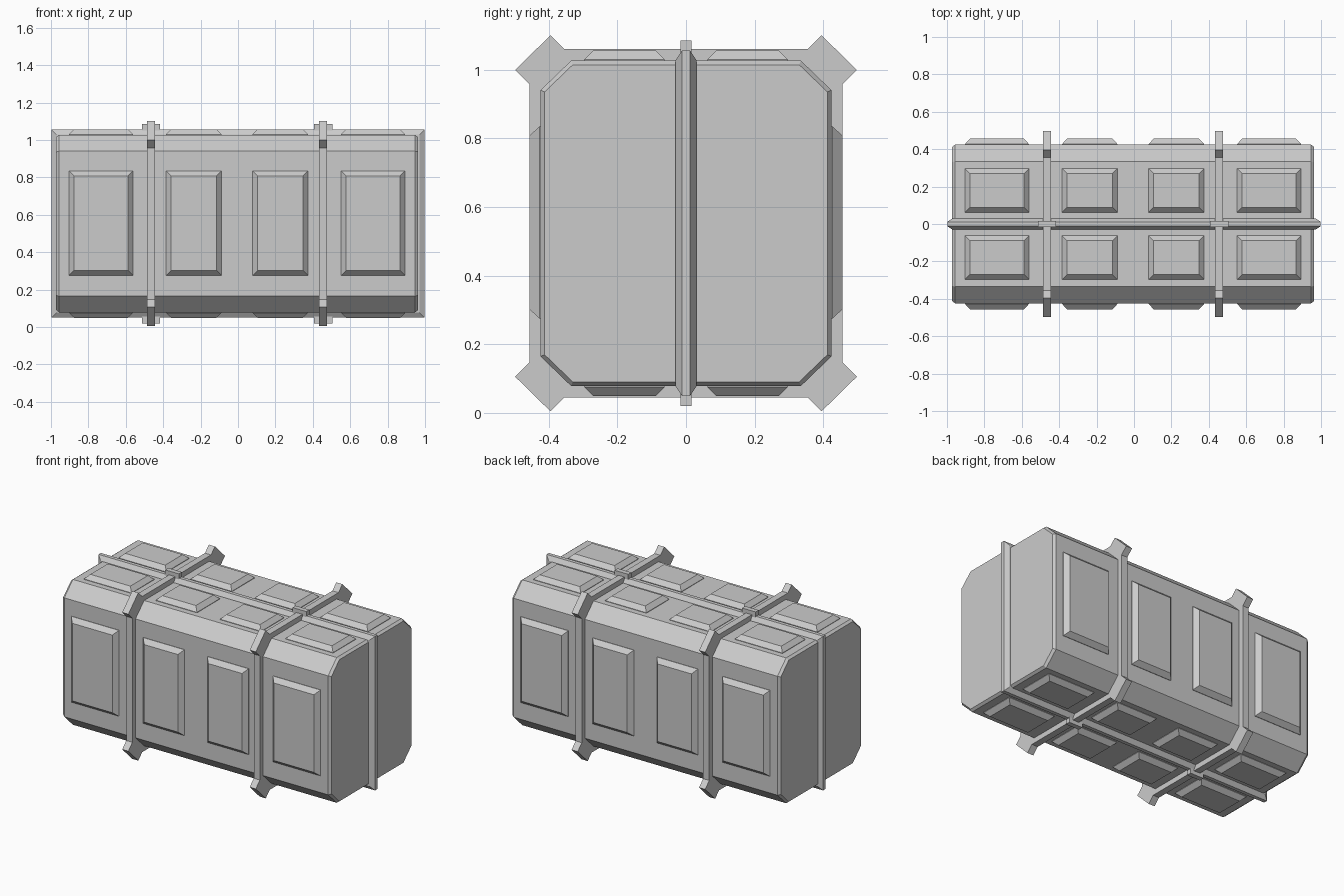
import bpy

if "Cube" in bpy.data.objects:
    bpy.data.objects.remove(bpy.data.objects["Cube"])

CX = -0.005   # small lengthwise offset of the shell
CZ = 0.5525   # mid height


def make(name, verts, faces):
    me = bpy.data.meshes.new(name)
    me.from_pydata(verts, [], faces)
    me.update()
    ob = bpy.data.objects.new(name, me)
    bpy.context.collection.objects.link(ob)
    return ob


def loft(name, rings):
    """Skin equal-length rings of points and cap both ends."""
    n = len(rings[0])
    verts = [p for r in rings for p in r]
    faces = [tuple(range(n))[::-1]]
    for k in range(len(rings) - 1):
        a, b = k * n, (k + 1) * n
        faces += [(a + i, a + (i + 1) % n, b + (i + 1) % n, b + i) for i in range(n)]
    faces.append(tuple(range(len(verts) - n, len(verts))))
    ob = make(name, verts, faces)
    return ob


def mirrored(quarter):
    """Full yz outline from the +y +z quarter (listed from side to top)."""
    q = quarter
    return (q + [(-y, z) for y, z in reversed(q)] +
            [(-y, -z) for y, z in q] + [(y, -z) for y, z in reversed(q)])


def section(pts, x):
    return [(x, y, CZ + z) for y, z in pts]


# octagonal body with a small bevel at each end
outer = mirrored([(0.424, 0.388), (0.335, 0.474)])
inner = mirrored([(0.412, 0.383), (0.330, 0.462)])
loft("body", [section(inner, CX - 0.968), section(outer, CX - 0.952),
              section(outer, CX + 0.952), section(inner, CX + 0.968)])

# two hoops with square horns on the corners
hoop = mirrored([(0.456, 0.405), (0.498, 0.447), (0.395, 0.548), (0.355, 0.508)])
for side, sx in (("left", -1), ("right", 1)):
    x = CX + sx * 0.46
    loft("hoop_" + side, [section(hoop, x - 0.022), section(hoop, x + 0.022)])
    # clamp where the hoop crosses the seam
    clamp = mirrored([(0.016, 0.533)])
    loft("clamp_" + side, [section(clamp, x - 0.049), section(clamp, x + 0.049)])


# seam ridge running lengthwise round the top, ends and bottom
def rect_xz(y, hx, hz):
    return [(-hx, y, CZ - hz), (-hx, y, CZ + hz), (hx, y, CZ + hz), (hx, y, CZ - hz)]


loft("seam_ridge", [rect_xz(-0.030, 0.970, 0.476), rect_xz(-0.012, 0.998, 0.503),
                    rect_xz(0.012, 0.998, 0.503), rect_xz(0.030, 0.970, 0.476)])


# raised panels with sloped edges
def panel(name, x0, x1, v0, v1, base, top, place):
    def ring(d, h):
        return [place(x, v, h) for x, v in ((x0 + d, v0 + d), (x1 - d, v0 + d),
                                            (x1 - d, v1 - d), (x0 + d, v1 - d))]
    loft(name, [ring(0, base - 0.02), ring(0, base), ring(0.027, top)])


spans = [(-0.904, -0.561), (-0.385, -0.088), (0.078, 0.375), (0.551, 0.894)]
for i, (x0, x1) in enumerate(spans, 1):
    for s, label in ((-1, "front"), (1, "back")):
        panel(f"{label}_panel_{i}", x0, x1, 0.275, 0.835, 0.427, 0.456,
              lambda x, v, h, s=s: (x, s * h, v))
        for t, level in ((-1, "bottom"), (1, "top")):
            panel(f"{level}_{label}_panel_{i}", x0, x1, 0.062, 0.297, 0.477, 0.504,
                  lambda x, v, h, s=s, t=t: (x, s * v, CZ + t * h))

# consistent outward normals
import bmesh
for ob in bpy.context.collection.objects:
    bm = bmesh.new()
    bm.from_mesh(ob.data)
    bmesh.ops.recalc_face_normals(bm, faces=bm.faces)
    bm.to_mesh(ob.data)
    bm.free()
